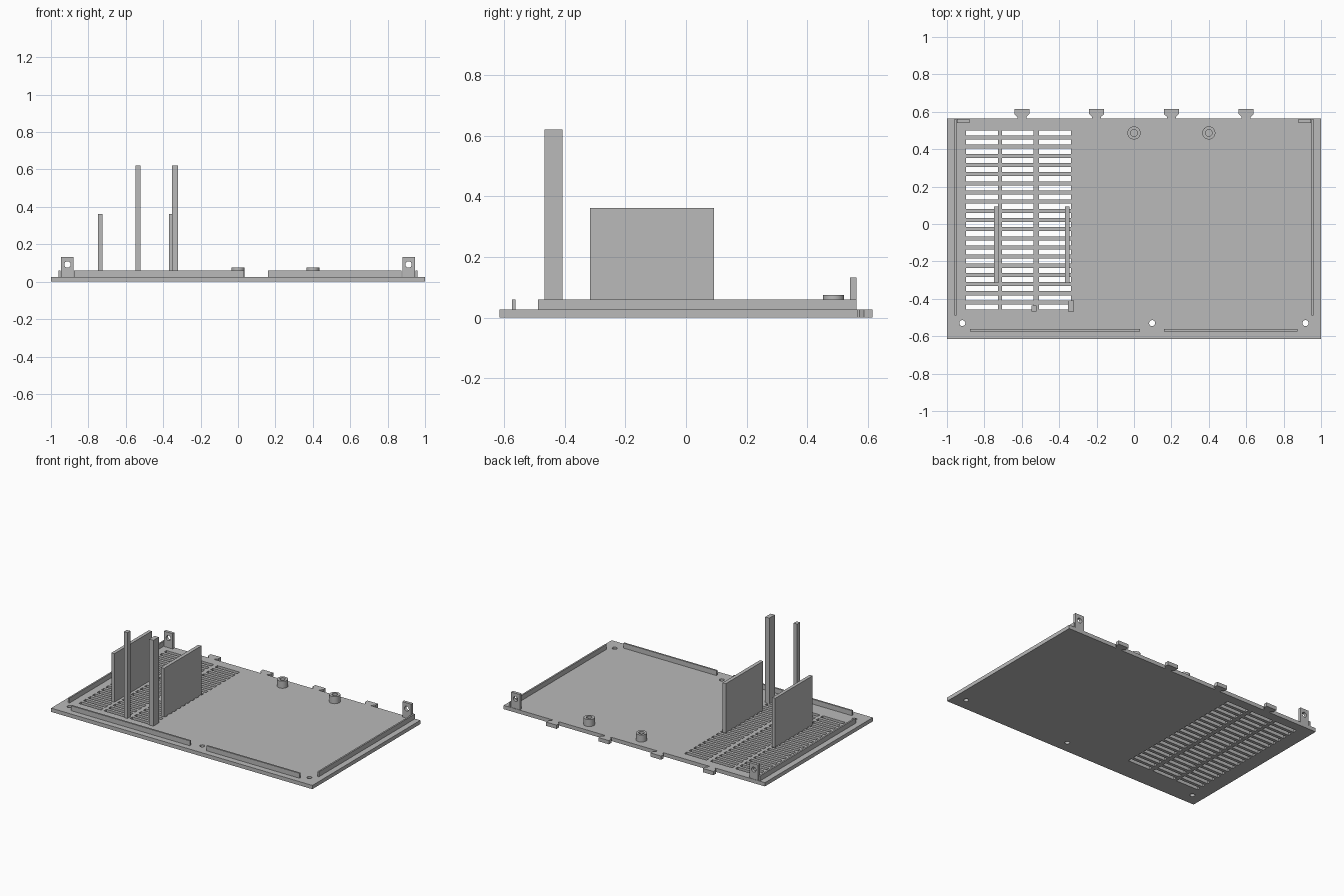
import bpy, bmesh, math
from mathutils import Matrix, Vector

if "Cube" in bpy.data.objects:
    bpy.data.objects.remove(bpy.data.objects["Cube"])

grey = bpy.data.materials.new("plain grey")
grey.diffuse_color = (0.49, 0.49, 0.49, 1)
grey.use_nodes = True
grey.node_tree.nodes["Principled BSDF"].inputs["Base Color"].default_value = grey.diffuse_color
T = 0.026  # plate thickness


def add_box(bm, x0, x1, y0, y1, z0, z1):
    mid = Vector(((x0 + x1) / 2, (y0 + y1) / 2, (z0 + z1) / 2))
    size = Matrix.Diagonal((x1 - x0, y1 - y0, z1 - z0, 1))
    bmesh.ops.create_cube(bm, size=1, matrix=Matrix.Translation(mid) @ size)


def add_cyl(bm, center, r, depth, rot=Matrix()):
    bmesh.ops.create_cone(bm, cap_ends=True, segments=32, radius1=r, radius2=r,
                          depth=depth, matrix=Matrix.Translation(center) @ rot)


def finish(bm, name):
    bmesh.ops.recalc_face_normals(bm, faces=bm.faces)
    me = bpy.data.meshes.new(name)
    bm.to_mesh(me)
    bm.free()
    ob = bpy.data.objects.new(name, me)
    bpy.context.collection.objects.link(ob)
    me.materials.append(grey)
    return ob


def box(name, *dims):
    bm = bmesh.new()
    add_box(bm, *dims)
    return finish(bm, name)


def cut(ob, bm, name):
    cutter = finish(bm, name)
    cutter.hide_render = True
    cutter.hide_viewport = True
    mod = ob.modifiers.new("cut", 'BOOLEAN')
    mod.operation = 'DIFFERENCE'
    mod.solver = 'EXACT'
    mod.object = cutter


# Base plate with vent slots and screw holes
plate = box("base_plate", -1, 1, -0.615, 0.565, 0, T)
bm = bmesh.new()
for x in (-0.898, -0.706, -0.508):
    for row in range(20):
        y = 0.487 - row * 0.049
        add_box(bm, x, x + 0.17, y - 0.0135, y + 0.0135, -0.05, 0.08)
for x in (-0.918, 0.097, 0.917):
    add_cyl(bm, (x, -0.53, 0), 0.016, 0.2)
cut(plate, bm, "plate_cutter")

# Flared snap tabs along the back edge
half = [(0.024, 0.56), (0.024, 0.573), (0.04, 0.588), (0.04, 0.615)]
outline = half + [(-x, y) for x, y in reversed(half)]
for i, cx in enumerate((-0.6, -0.2, 0.2, 0.6)):
    bm = bmesh.new()
    face = bm.faces.new([bm.verts.new((cx + x, y, 0)) for x, y in outline])
    ext = bmesh.ops.extrude_face_region(bm, geom=[face])
    bmesh.ops.translate(bm, vec=(0, 0, T),
                        verts=[v for v in ext["geom"] if isinstance(v, bmesh.types.BMVert)])
    finish(bm, f"snap_tab_{i + 1}")

# Locating ridges and upright screw lugs at both sides
for s, side in ((-1, "left"), (1, "right")):
    xs = sorted((s * 0.96, s * 0.949))
    box(f"{side}_ridge", *xs, -0.488, 0.562, T - 0.006, 0.06)
    xs = sorted((s * 0.946, s * 0.879))
    lug = box(f"{side}_lug", *xs, 0.541, 0.562, T - 0.006, 0.132)
    bm = bmesh.new()
    add_cyl(bm, (s * 0.912, 0.55, 0.092), 0.017, 0.2, Matrix.Rotation(math.pi / 2, 4, 'X'))
    cut(lug, bm, f"{side}_lug_cutter")

# Front ridges
box("front_ridge_left", -0.877, 0.033, -0.574, -0.562, T - 0.006, 0.06)
box("front_ridge_right", 0.16, 0.873, -0.574, -0.562, T - 0.006, 0.06)

# Upright walls and tall posts around the vent
box("wall_left", -0.748, -0.725, -0.316, 0.093, T - 0.006, 0.362)
box("wall_right", -0.37, -0.345, -0.316, 0.093, T - 0.006, 0.362)
box("post_left", -0.547, -0.52, -0.467, -0.435, T - 0.006, 0.62)
box("post_right", -0.353, -0.321, -0.467, -0.408, T - 0.006, 0.62)

# Hollow screw bosses
rings = [(0.035, T - 0.002), (0.035, 0.075), (0.018, 0.075), (0.018, T - 0.002)]
for i, cx in enumerate((0.0, 0.4)):
    bm = bmesh.new()
    n = 32
    loops = [[bm.verts.new((cx + r * math.cos(2 * math.pi * k / n),
                            0.487 + r * math.sin(2 * math.pi * k / n), z))
              for k in range(n)] for r, z in rings]
    for j in range(4):
        a, b = loops[j], loops[(j + 1) % 4]
        for k in range(n):
            bm.faces.new((a[k], a[(k + 1) % n], b[(k + 1) % n], b[k]))
    ob = finish(bm, f"screw_boss_{i + 1}")
    bpy.context.view_layer.objects.active = ob
    ob.select_set(True)
    bpy.ops.object.shade_smooth_by_angle(angle=math.radians(30))
    ob.select_set(False)
